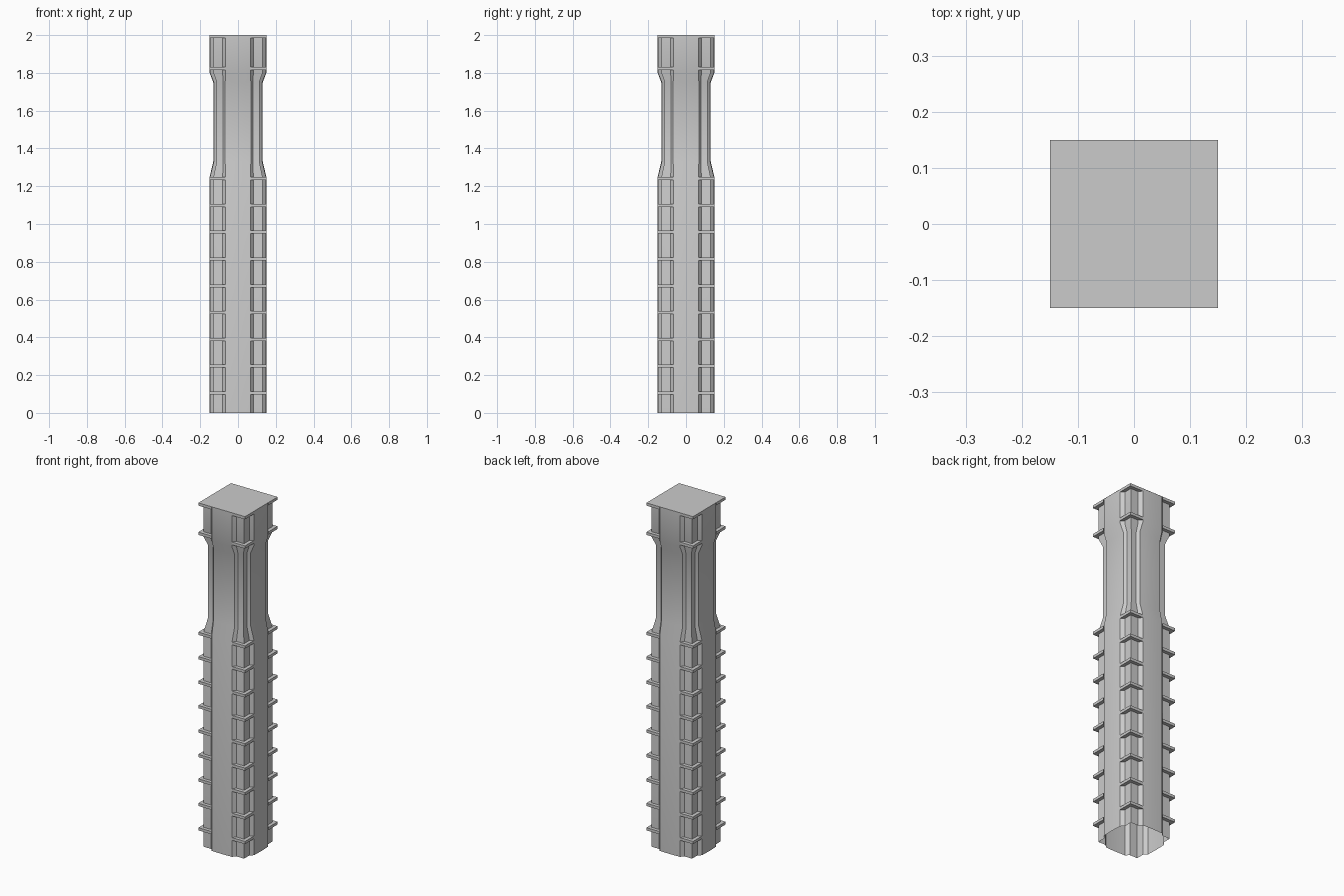
import bpy
import bmesh
from math import pi
from mathutils import Matrix, Vector

if "Cube" in bpy.data.objects:
    bpy.data.objects.remove(bpy.data.objects["Cube"])

H = 0.15       # half width of the pillar
T = 0.016      # thickness of the corner bands


def finish(bm, name):
    me = bpy.data.meshes.new(name)
    bm.to_mesh(me)
    bm.free()
    ob = bpy.data.objects.new(name, me)
    bpy.context.collection.objects.link(ob)
    return ob


def section(t):
    """One quarter of the shaft outline; t = 0 full width, t = 1 waist."""
    full = [(0, .150), (.035, .1495), (.065, .148), (.081, .13), (.13, .13)]
    waist = [(0, .131), (.035, .1305), (.068, .128), (.080, .113), (.113, .113)]
    half = [(a[0] + (b[0] - a[0]) * t, a[1] + (b[1] - a[1]) * t)
            for a, b in zip(full, waist)]
    return half + [(y, x) for x, y in half[-2:0:-1]]


def ring(bm, z, t):
    verts = []
    for k in range(4):
        rot = Matrix.Rotation(-k * pi / 2, 3, 'Z')
        verts += [bm.verts.new(rot @ Vector((x, y, z))) for x, y in section(t)]
    return verts


# shaft: hollow fluted column with a narrowed neck, open at the bottom
bm = bmesh.new()
levels = [(0, 0), (1.249, 0), (1.33, 1), (1.75, 1), (1.80, 0), (2.0, 0)]
rings = [ring(bm, z, t) for z, t in levels]
for lo, hi in zip(rings, rings[1:]):
    n = len(lo)
    for i in range(n):
        j = (i + 1) % n
        bm.faces.new((lo[i], hi[i], hi[j], lo[j]))
shaft = finish(bm, "shaft")
bpy.context.view_layer.objects.active = shaft
shaft.select_set(True)
bpy.ops.object.shade_smooth_by_angle(angle=0.4)

# corner bands: L-shaped ledges wrapped round each corner
bm = bmesh.new()
outline = [(.065, H), (.081, .13), (.13, .13), (.13, .081), (H, .065), (H, H)]
heights = [0.105 + 0.142 * i for i in range(9)] + [1.822, 2.0 - T / 2]
for zc in heights:
    for k in range(4):
        rot = Matrix.Rotation(k * pi / 2, 3, 'Z')
        lo, hi = [[bm.verts.new(rot @ Vector((x, y, z))) for x, y in outline]
                  for z in (zc - T / 2, zc + T / 2)]
        bm.faces.new(lo[::-1])
        if zc < 1.9:                  # the top plate covers the highest band
            bm.faces.new(hi)
        for i, j in ((4, 5), (5, 0)):  # outer faces; the rest meets the shaft
            bm.faces.new((lo[i], lo[j], hi[j], hi[i]))
finish(bm, "corner_bands")

# top plate
bm = bmesh.new()
bm.faces.new([bm.verts.new((x * H, y * H, 2.0))
              for x, y in ((-1, -1), (1, -1), (1, 1), (-1, 1))])
finish(bm, "top_plate")
